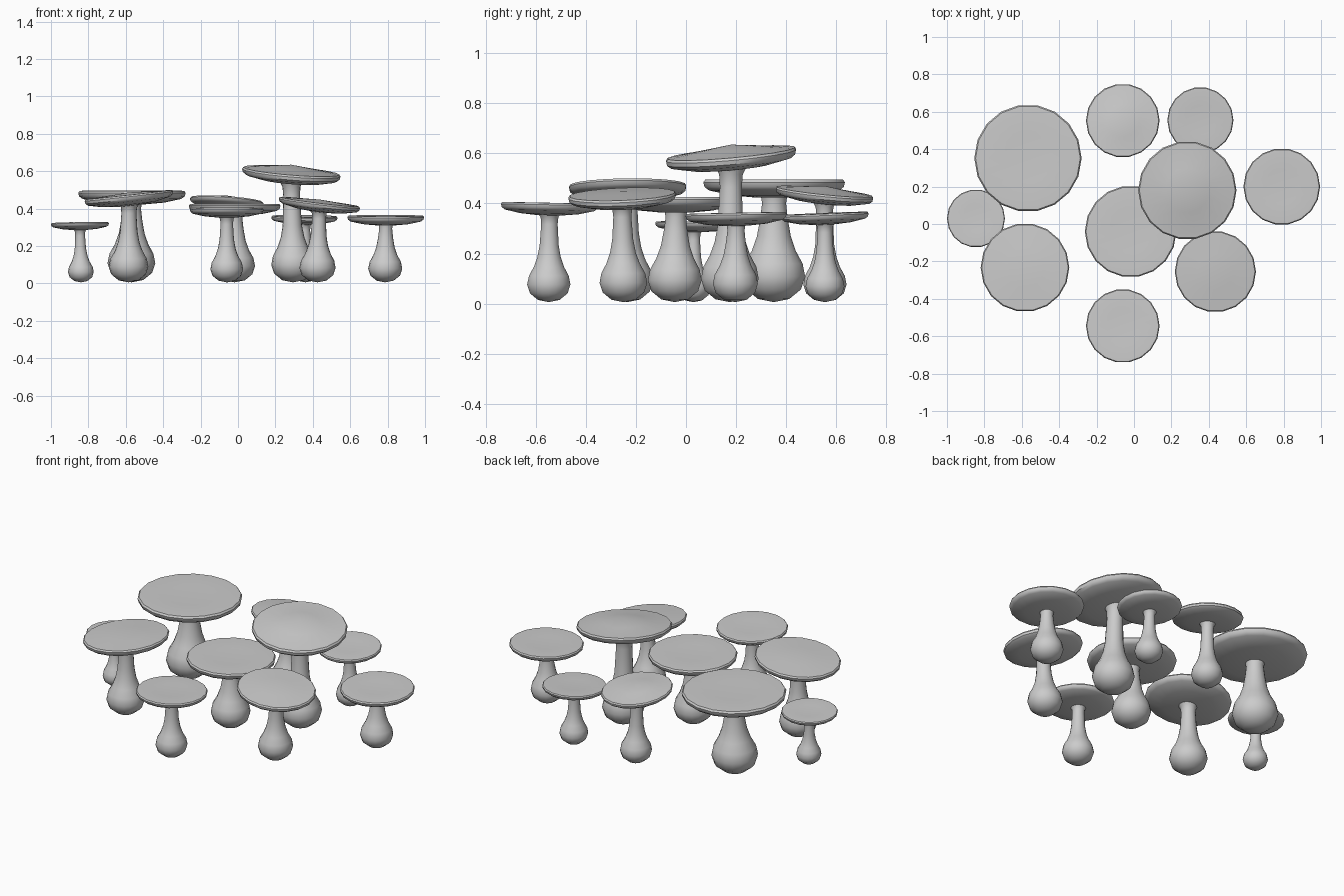
import bpy, bmesh, math

if "Cube" in bpy.data.objects:
    bpy.data.objects.remove(bpy.data.objects["Cube"])

SIDES = 18


def lathe(name, rings):
    """Skin a list of (centre_x, centre_y, z, radius, slope_x, slope_y) rings."""
    bm = bmesh.new()
    loops = []
    for cx, cy, z, r, sx, sy in rings:
        if r == 0:
            loops.append([bm.verts.new((cx, cy, z))])
            continue
        loop = []
        for i in range(SIDES):
            a = 2 * math.pi * i / SIDES
            dx, dy = r * math.cos(a), r * math.sin(a)
            loop.append(bm.verts.new((cx + dx, cy + dy, z + sx * dx + sy * dy)))
        loops.append(loop)
    for lo, hi in zip(loops, loops[1:]):
        for i in range(SIDES):
            j = (i + 1) % SIDES
            if len(lo) == 1:
                bm.faces.new((lo[0], hi[j], hi[i]))
            elif len(hi) == 1:
                bm.faces.new((lo[i], lo[j], hi[0]))
            else:
                bm.faces.new((lo[i], lo[j], hi[j], hi[i]))
    bmesh.ops.recalc_face_normals(bm, faces=bm.faces)
    mesh = bpy.data.meshes.new(name)
    bm.to_mesh(mesh)
    bm.free()
    obj = bpy.data.objects.new(name, mesh)
    bpy.context.collection.objects.link(obj)
    bpy.ops.object.select_all(action='DESELECT')
    obj.select_set(True)
    bpy.context.view_layer.objects.active = obj
    bpy.ops.object.shade_smooth_by_angle(angle=math.radians(40))


def mushroom(n, x, y, R, H, sx, sy, dome, bx, by):
    b = 0.445 * R
    t = R / 0.22
    top = H - 0.045 * t
    # bulbous stem, leaning from its base (bx, by) to the cap centre
    prof = [(0, 0.0), (0.5, 0.1), (0.87, 0.4), (1, 0.8), (0.92, 1.2),
            (0.7, 1.6), (0.54, 2.05), (0.44, 2.6)]
    pts = [(b * r, 0.006 + b * z) for r, z in prof]
    last = pts[-1][1]
    pts += [(0.38 * b, last + 0.65 * (top - last)),
            (0.41 * b, last + 0.87 * (top - last)),
            (0.55 * b, top), (0, top)]
    rings = []
    for r, z in pts:
        f = max(0, (z - b) / (top - b))
        rings.append((bx + (x - bx) * f, by + (y - by) * f, z, r, 0, 0))
    lathe(f"stem_{n}", rings)
    # thin plate-like cap
    cap = [(0, -0.055), (0.25, -0.055), (0.6, -0.048), (0.92, -0.033),
           (0.985, -0.022), (1, -0.008), (0.975, 0), (0.9, 0.001)]
    rings = [(x, y, H + t * z, r * R, sx, sy) for r, z in cap]
    rings += [(x, y, H + dome * 0.5, 0.45 * R, sx, sy), (x, y, H + dome, 0, 0, 0)]
    lathe(f"cap_{n}", rings)


# cap x, y, radius, rim height, slope x, slope y, dome, base x, base y
CLUSTER = [
    (-0.567, 0.352, 0.287, 0.495, 0.0, 0.0, -0.004, -0.57, 0.35),
    (-0.845, 0.03, 0.155, 0.325, 0.015, -0.02, -0.004, -0.84, 0.03),
    (-0.583, -0.233, 0.237, 0.475, 0.11, 0.01, 0.012, -0.585, -0.235),
    (-0.06, 0.553, 0.197, 0.448, -0.07, -0.1, 0.022, -0.055, 0.555),
    (0.355, 0.555, 0.177, 0.36, -0.01, 0.04, -0.004, 0.36, 0.555),
    (0.285, 0.18, 0.263, 0.602, -0.08, 0.09, 0.033, 0.295, 0.175),
    (-0.018, -0.04, 0.245, 0.425, 0.0, 0.0, -0.004, -0.018, -0.045),
    (0.435, -0.255, 0.217, 0.437, -0.12, 0.04, 0.012, 0.425, -0.25),
    (0.79, 0.2, 0.205, 0.362, 0.0, 0.02, -0.004, 0.787, 0.197),
    (-0.06, -0.545, 0.197, 0.402, 0.0, -0.02, -0.004, -0.06, -0.548),
]
for i, m in enumerate(CLUSTER, 1):
    mushroom(i, *m)
